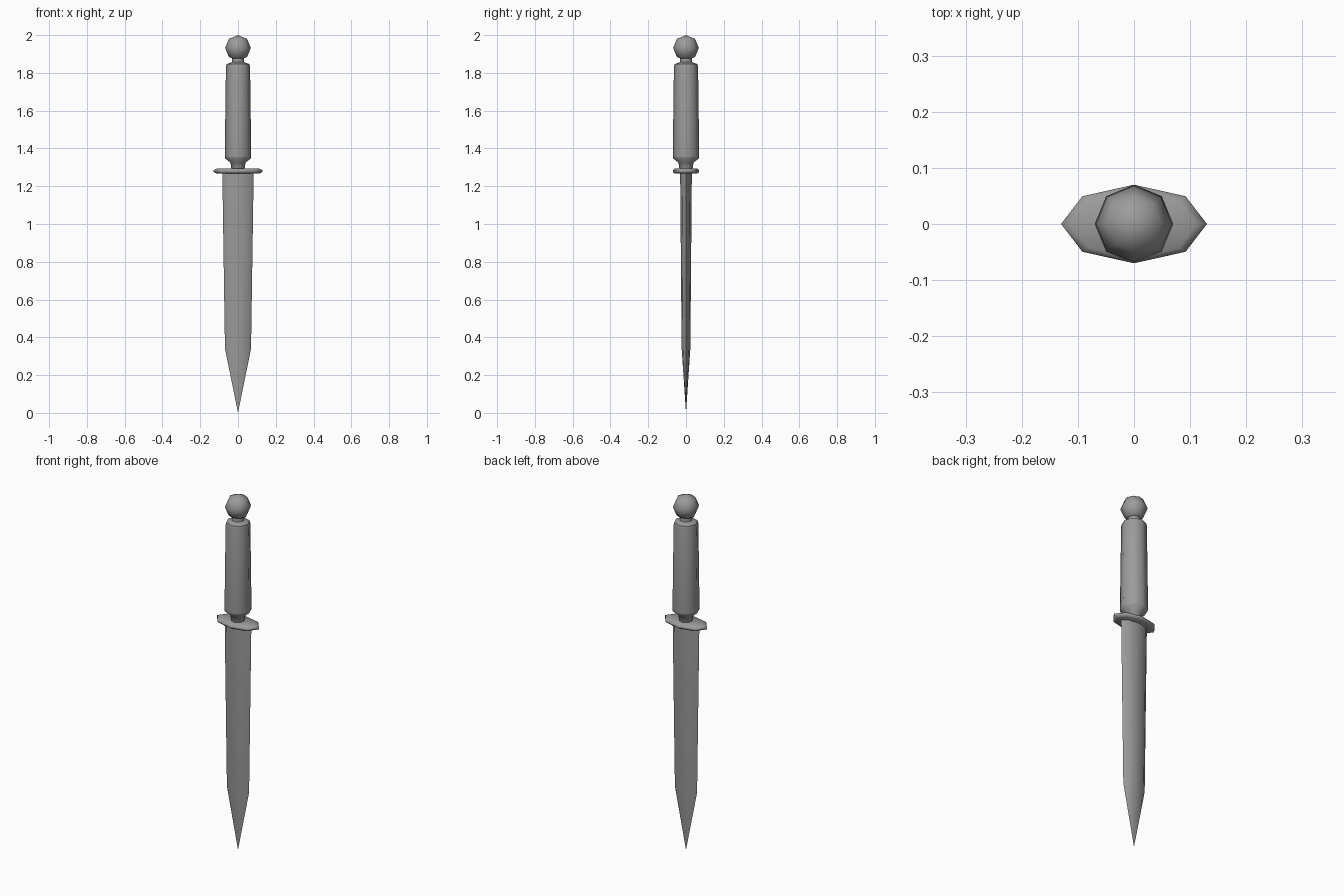
import bpy, bmesh
from math import cos, sin, tau, pi, radians

if "Cube" in bpy.data.objects:
    bpy.data.objects.remove(bpy.data.objects["Cube"])

SIDES = 8
steel = bpy.data.materials.new("dark_steel")
steel.diffuse_color = (0.33, 0.33, 0.33, 1)
steel.use_nodes = True
steel.node_tree.nodes["Principled BSDF"].inputs["Base Color"].default_value = steel.diffuse_color


def loft(name, sections, smooth=60):
    """Stack eight-sided sections (z, half width x, half depth y); zero width makes a point."""
    bm = bmesh.new()
    rings = []
    for z, rx, ry in sections:
        if rx == 0:
            rings.append([bm.verts.new((0, 0, z))])
        else:
            rings.append([bm.verts.new((rx * cos(tau * i / SIDES), ry * sin(tau * i / SIDES), z))
                          for i in range(SIDES)])
    for a, b in zip(rings, rings[1:]):
        for i in range(SIDES):
            j = (i + 1) % SIDES
            if len(a) == 1:
                bm.faces.new((a[0], b[j], b[i]))
            elif len(b) == 1:
                bm.faces.new((a[i], a[j], b[0]))
            else:
                bm.faces.new((a[i], a[j], b[j], b[i]))
    for ring in (rings[0], rings[-1]):
        if len(ring) > 1:
            bm.faces.new(ring)
    bmesh.ops.recalc_face_normals(bm, faces=bm.faces)
    mesh = bpy.data.meshes.new(name)
    bm.to_mesh(mesh)
    bm.free()
    mesh.materials.append(steel)
    obj = bpy.data.objects.new(name, mesh)
    bpy.context.collection.objects.link(obj)
    bpy.ops.object.select_all(action='DESELECT')
    obj.select_set(True)
    bpy.context.view_layer.objects.active = obj
    bpy.ops.object.shade_smooth_by_angle(angle=radians(smooth))
    return obj


def turned(profile):
    """Round sections from (z, radius) pairs."""
    return [(z, r, r) for z, r in profile]


# Blade: flattened taper running to a point
loft("blade", [(0, 0, 0), (0.34, 0.069, 0.023), (1.275, 0.083, 0.031)])

# Guard: oval plate with a rounded rim
loft("guard", [(1.267, 0.112, 0.06), (1.275, 0.13, 0.07),
               (1.285, 0.13, 0.07), (1.293, 0.112, 0.06)], 80)

# Grip: lower collar, long handle and upper neck
loft("grip", turned([(1.285, 0.034), (1.325, 0.04), (1.348, 0.069), (1.36, 0.07),
                     (1.83, 0.064), (1.846, 0.061), (1.857, 0.032), (1.895, 0.03)]), 50)

# Pommel: low-poly ball with four bands
R, MID = 0.068, 1.932
loft("pommel", turned([(MID - R * cos(pi * i / 4), R * sin(pi * i / 4) if 0 < i < 4 else 0)
                       for i in range(5)]))
